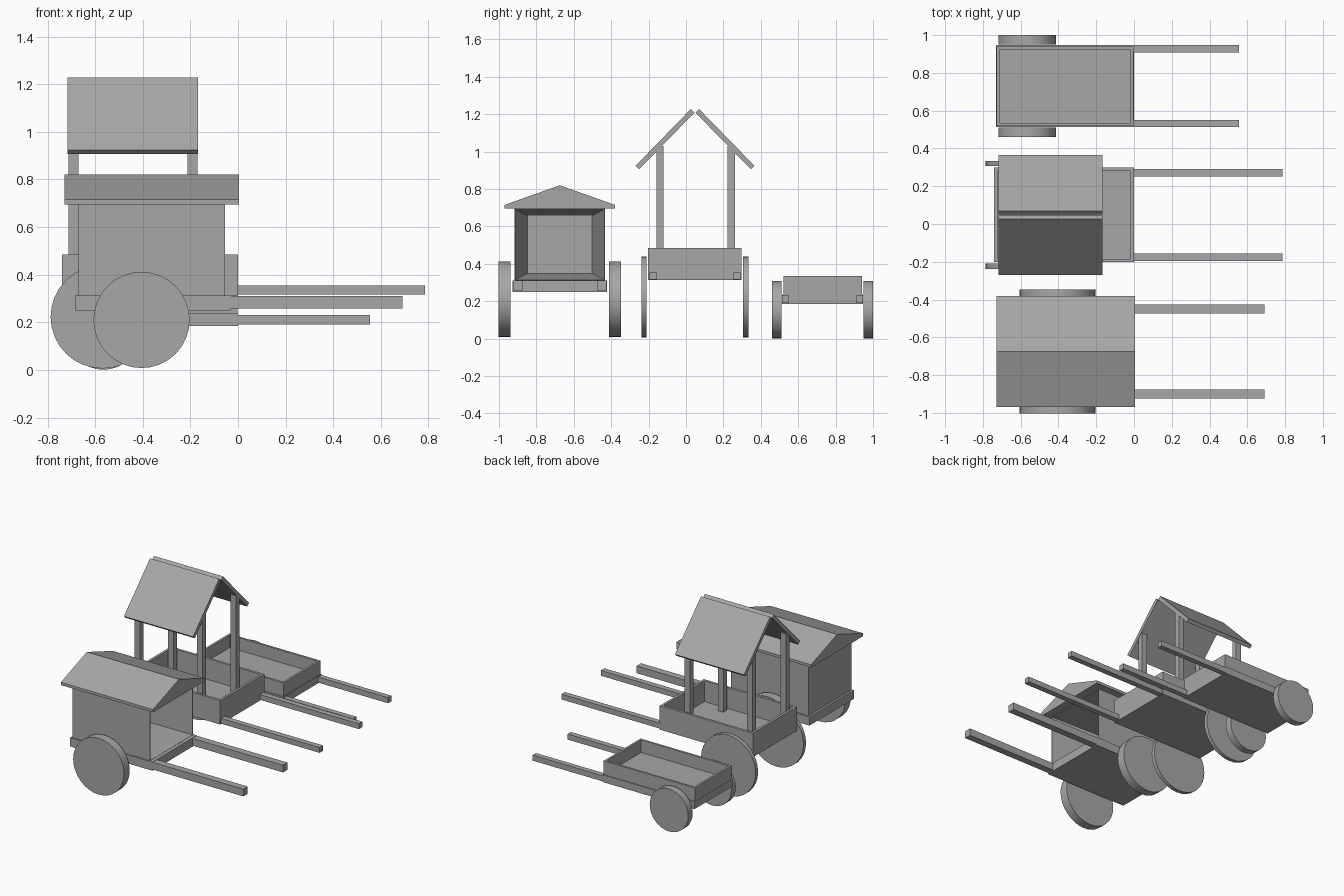
import bpy, bmesh, math
from mathutils import Vector

if "Cube" in bpy.data.objects:
    bpy.data.objects.remove(bpy.data.objects["Cube"], do_unlink=True)

grey = bpy.data.materials.new("plain grey")
grey.use_nodes = True
COLOUR = (0.39, 0.39, 0.39, 1)
grey.diffuse_color = COLOUR
grey.node_tree.nodes["Principled BSDF"].inputs["Base Color"].default_value = COLOUR


def finish(name, bm):
    bmesh.ops.recalc_face_normals(bm, faces=bm.faces)
    mesh = bpy.data.meshes.new(name)
    bm.to_mesh(mesh)
    bm.free()
    mesh.materials.append(grey)
    ob = bpy.data.objects.new(name, mesh)
    bpy.context.collection.objects.link(ob)
    return ob


def box_mesh(x, y, z):
    bm = bmesh.new()
    bmesh.ops.create_cube(bm, size=1)
    for v in bm.verts:
        v.co = Vector([(r[0] + r[1]) / 2 + c * (r[1] - r[0]) for c, r in zip(v.co, (x, y, z))])
    return bm


def box(name, x, y, z):
    return finish(name, box_mesh(x, y, z))


def face_towards(bm, direction):
    bm.normal_update()
    return max(bm.faces, key=lambda f: f.normal.dot(Vector(direction)))


def tray(name, x, y, z, wall, floor):
    """Open-topped box."""
    bm = box_mesh(x, y, z)
    top = face_towards(bm, (0, 0, 1))
    bmesh.ops.inset_region(bm, faces=[top], thickness=wall)
    inner = bmesh.ops.extrude_discrete_faces(bm, faces=[top])["faces"][0]
    for v in inner.verts:
        v.co.z = floor
    return finish(name, bm)


def prism(name, profile, x):
    """Extrude a (y, z) profile along x."""
    bm = bmesh.new()
    face = bm.faces.new([bm.verts.new((x[0], y, z)) for y, z in profile])
    new = bmesh.ops.extrude_face_region(bm, geom=[face])["geom"]
    for v in new:
        if isinstance(v, bmesh.types.BMVert):
            v.co.x = x[1]
    return finish(name, bm)


def wheel(name, x, y, z, radius, width):
    bpy.ops.mesh.primitive_cylinder_add(vertices=32, radius=radius, depth=width,
                                        location=(x, y, z), rotation=(math.pi / 2, 0, 0))
    ob = bpy.context.object
    ob.name = name
    ob.data.materials.append(grey)
    bpy.ops.object.shade_smooth_by_angle(angle=math.radians(30))


def running_gear(cart, mid, wheel_x, wheel_z, radius, width, wheel_off,
                 pole_x, pole_z, pole_off, pole_w):
    """Pair of wheels and pair of pull poles."""
    for side, s in (("right", -1), ("left", 1)):
        wheel(f"{cart}_{side}_wheel", wheel_x, mid + s * wheel_off, wheel_z, radius, width)
        y = mid + s * pole_off
        box(f"{cart}_{side}_pole", pole_x, (y - pole_w / 2, y + pole_w / 2), pole_z)


# Covered cart: deck, hollow cabin open at the pole end, gable roof
mid = -0.675
running_gear("covered_cart", mid, -0.405, 0.21, 0.202, 0.064, 0.296,
             (-0.03, 0.69), (0.258, 0.31), 0.225, 0.05)
box("covered_cart_deck", (-0.685, -0.03), (mid - 0.252, mid + 0.252), (0.25, 0.312))
cabin = box_mesh((-0.67, -0.055), (mid - 0.243, mid + 0.243), (0.31, 0.695))
end = face_towards(cabin, (1, 0, 0))
bmesh.ops.inset_region(cabin, faces=[end], thickness=0.005)
inner = bmesh.ops.extrude_discrete_faces(cabin, faces=[end])["faces"][0]
centre = inner.calc_center_median()
for v in inner.verts:
    v.co = Vector((-0.6, mid + (v.co.y - mid) * 0.72, centre.z + (v.co.z - centre.z) * 0.82))
finish("covered_cart_cabin", cabin)
prism("covered_cart_roof", [(mid - 0.295, 0.695), (mid + 0.295, 0.695), (mid + 0.295, 0.715),
                            (mid, 0.82), (mid - 0.295, 0.715)], (-0.728, 0.004))

# Market cart: tray, four posts, two roof slabs
mid = 0.048
running_gear("market_cart", mid, -0.57, 0.223, 0.217, 0.028, 0.272,
             (0, 0.785), (0.317, 0.355), 0.223, 0.04)
tray("market_cart_tray", (-0.74, 0), (mid - 0.25, mid + 0.25), (0.313, 0.485), 0.025, 0.335)
for side, s in (("right", -1), ("left", 1)):
    y = mid + s * 0.19 + 0.003
    for place, x in (("rear", -0.69), ("front", -0.192)):
        box(f"market_cart_{place}_{side}_post", (x - 0.021, x + 0.021),
            (y - 0.02, y + 0.02), (0.335, 1.03))
    prism(f"market_cart_{side}_roof_slab",
          [(mid + s * 0.318, 0.924), (mid + s * 0.298, 0.906),
           (mid + s * 0.003, 1.208), (mid + s * 0.022, 1.228)], (-0.717, -0.168))

# Low cart: base and shallow tray
mid = 0.73
running_gear("low_cart", mid, -0.565, 0.154, 0.153, 0.05, 0.245,
             (0, 0.555), (0.19, 0.23), 0.198, 0.038)
box("low_cart_base", (-0.73, 0), (mid - 0.217, mid + 0.217), (0.185, 0.237))
tray("low_cart_tray", (-0.728, -0.003), (mid - 0.21, mid + 0.21), (0.237, 0.335), 0.022, 0.245)
